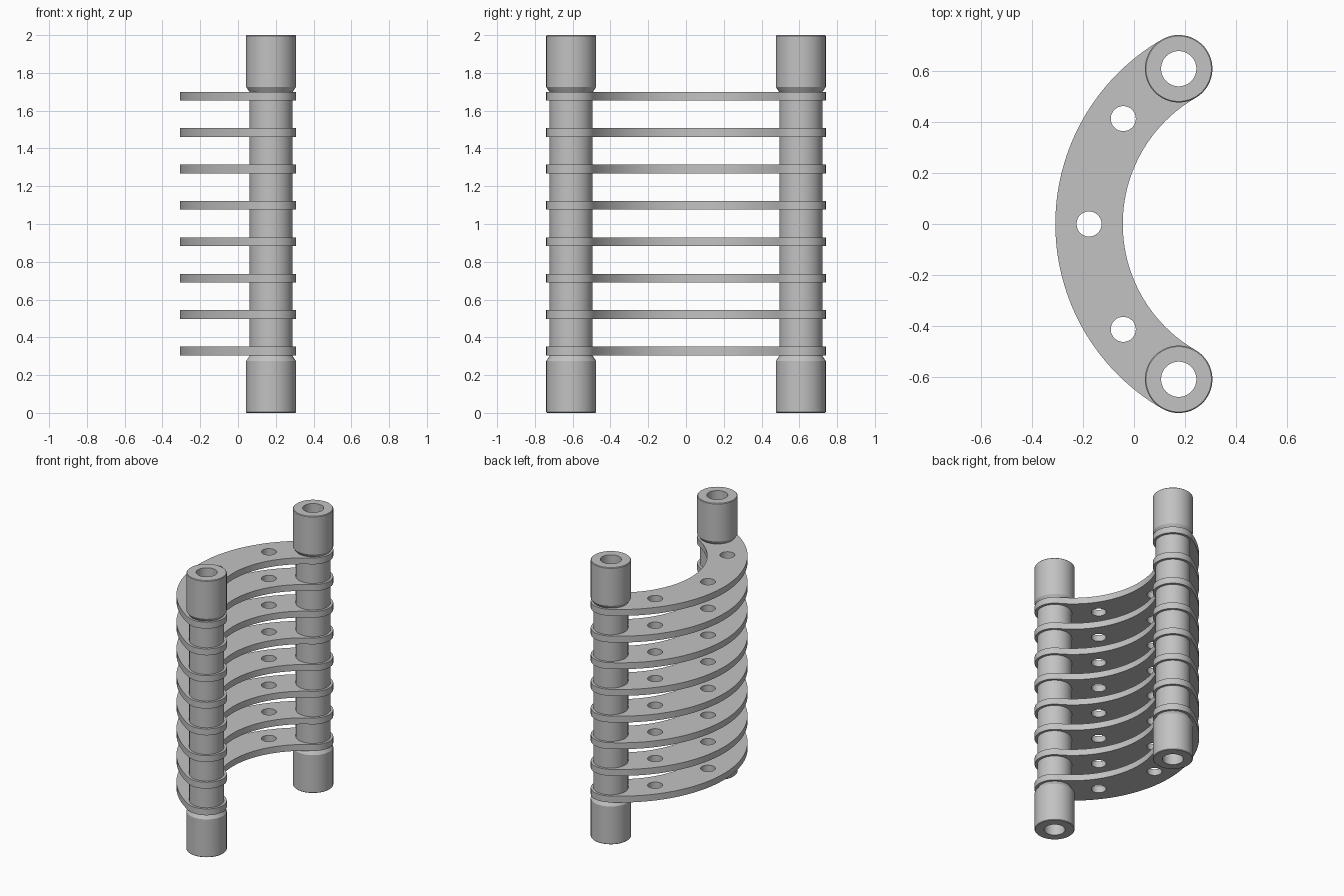
import bpy, bmesh
from math import sin, cos, pi, radians
from mathutils import Matrix, Vector

cube = bpy.data.objects.get("Cube")
if cube:
    bpy.data.objects.remove(cube, do_unlink=True)

ARC_X, ARC_R = 0.526, 0.702        # centre and radius of the plate's middle arc
HALF_W = 0.132                     # half the plate width
END = radians(60)                  # arc angle of each tube
PLATES, THICK = 8, 0.046
LOW, HIGH = 0.328, 1.677           # lowest and highest plate centres

grey = bpy.data.materials.new("plain_grey")
grey.use_nodes = True
colour = (0.54, 0.54, 0.54, 1)
grey.diffuse_color = colour
grey.node_tree.nodes["Principled BSDF"].inputs["Base Color"].default_value = colour


def arc_point(angle, radius=ARC_R):
    """Point on the plate arc; angle 0 is the outermost middle."""
    return Vector((ARC_X - radius * cos(angle), radius * sin(angle)))


def sweep(centre, radius, start, stop, n):
    """Points along a circular arc."""
    steps = [start + (stop - start) * i / n for i in range(n + 1)]
    return [Vector((centre.x + radius * cos(a), centre.y + radius * sin(a))) for a in steps]


def add_loop(curve, points):
    spline = curve.splines.new("POLY")
    spline.points.add(len(points) - 1)
    for p, co in zip(spline.points, points):
        p.co = (co.x, co.y, 0, 1)
    spline.use_cyclic_u = True


def add_object(name, mesh, location):
    obj = bpy.data.objects.new(name, mesh)
    obj.location = location
    bpy.context.collection.objects.link(obj)
    return obj


def smooth(obj):
    bpy.ops.object.select_all(action="DESELECT")
    obj.select_set(True)
    bpy.context.view_layer.objects.active = obj
    bpy.ops.object.shade_smooth_by_angle(angle=radians(25))


# Crescent plate outline: outer arc, round end, inner arc, round end
centre = Vector((ARC_X, 0))
outline = sweep(centre, ARC_R + HALF_W, pi + END, pi - END, 64)
outline += sweep(arc_point(END), HALF_W, pi - END, -END, 32)[1:]
outline += sweep(centre, ARC_R - HALF_W, pi - END, pi + END, 64)[1:]
outline += sweep(arc_point(-END), HALF_W, END, END - pi, 32)[1:-1]

curve = bpy.data.curves.new("plate_outline", "CURVE")
curve.dimensions = "2D"
curve.fill_mode = "BOTH"
curve.extrude = THICK / 2
add_loop(curve, outline)

# Three small holes, and a seat for each tube
for angle, radius in ((-36, 0.049), (0, 0.049), (36, 0.049), (-60, 0.113), (60, 0.113)):
    add_loop(curve, sweep(arc_point(radians(angle)), radius, 0, 2 * pi, 48)[:-1])

# Turn the outline into one shared plate mesh
helper = bpy.data.objects.new("plate_helper", curve)
bpy.context.collection.objects.link(helper)
bpy.context.view_layer.update()
plate_mesh = bpy.data.meshes.new_from_object(
    helper.evaluated_get(bpy.context.evaluated_depsgraph_get()))
bpy.data.objects.remove(helper, do_unlink=True)
bm = bmesh.new()
bm.from_mesh(plate_mesh)
bmesh.ops.remove_doubles(bm, verts=bm.verts, dist=0.0001)
bmesh.ops.recalc_face_normals(bm, faces=bm.faces)
bm.to_mesh(plate_mesh)
bm.free()
plate_mesh.materials.clear()
plate_mesh.materials.append(grey)

for i in range(PLATES):
    z = LOW + (HIGH - LOW) * i / (PLATES - 1)
    plate = add_object(f"curved_plate_{i + 1}", plate_mesh, (0, 0, z))
smooth(plate)

# Hollow tube with thicker ends, turned from half a profile and its mirror
bore, shaft, cap = 0.069, 0.114, 0.132
half = [(bore, 0), (cap - 0.004, 0), (cap, 0.004), (cap, 0.275), (shaft, 0.302)]
profile = half + [(r, 2 - z) for r, z in reversed(half)]
bm = bmesh.new()
verts = [bm.verts.new((r, 0, z)) for r, z in profile]
edges = [bm.edges.new((a, b)) for a, b in zip(verts, verts[1:] + verts[:1])]
bmesh.ops.spin(bm, geom=verts + edges, cent=(0, 0, 0), axis=(0, 0, 1),
               angle=2 * pi, steps=64, use_merge=True)
bmesh.ops.remove_doubles(bm, verts=bm.verts, dist=0.0001)
bmesh.ops.recalc_face_normals(bm, faces=bm.faces)
tube_mesh = bpy.data.meshes.new("hollow_tube")
bm.to_mesh(tube_mesh)
bm.free()
tube_mesh.materials.append(grey)

for name, angle in (("front_tube", -END), ("back_tube", END)):
    p = arc_point(angle)
    tube = add_object(name, tube_mesh, (p.x, p.y, 0))
smooth(tube)
